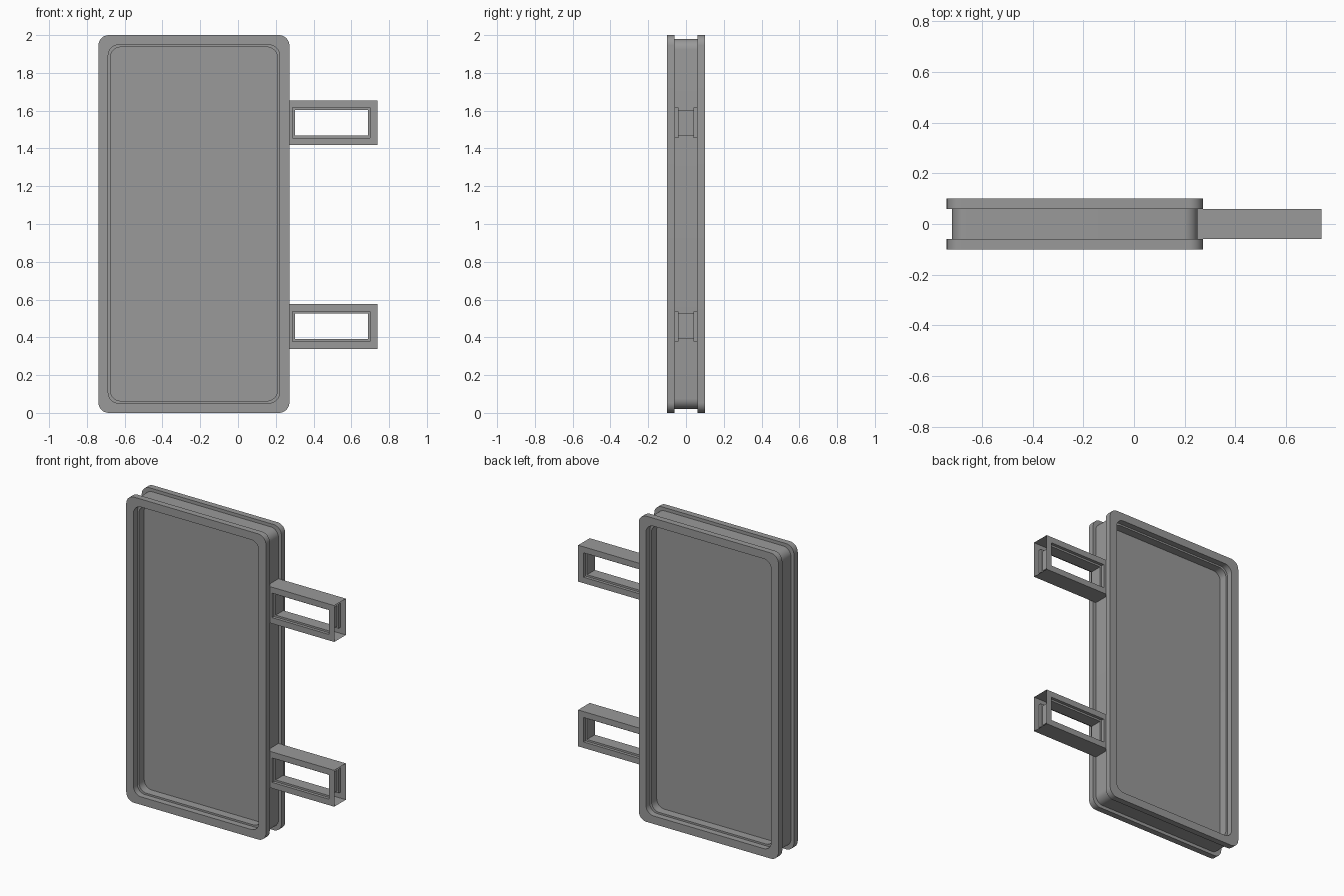
import bpy, bmesh, math

if "Cube" in bpy.data.objects:
    bpy.data.objects.remove(bpy.data.objects["Cube"])

# Dark grey finish for every part
GREY = bpy.data.materials.new("dark_grey")
GREY.diffuse_color = (0.32, 0.32, 0.32, 1.0)
GREY.use_nodes = True
GREY.node_tree.nodes["Principled BSDF"].inputs["Base Color"].default_value = GREY.diffuse_color


def outline(x0, x1, z0, z1, radius, seg):
    """Rectangle in the xz plane, with rounded corners if radius > 0."""
    if radius <= 0:
        return [(x1, z1), (x0, z1), (x0, z0), (x1, z0)]
    pts = []
    corners = [(x1 - radius, z1 - radius), (x0 + radius, z1 - radius),
               (x0 + radius, z0 + radius), (x1 - radius, z0 + radius)]
    for i, (cx, cz) in enumerate(corners):
        for k in range(seg + 1):
            a = math.pi / 2 * (i + k / seg)
            pts.append((cx + radius * math.cos(a), cz + radius * math.sin(a)))
    return pts


def finish(name, bm, smooth=False):
    mesh = bpy.data.meshes.new(name)
    bm.to_mesh(mesh)
    bm.free()
    mesh.materials.append(GREY)
    obj = bpy.data.objects.new(name, mesh)
    bpy.context.collection.objects.link(obj)
    if smooth:
        bpy.context.view_layer.objects.active = obj
        obj.select_set(True)
        bpy.ops.object.shade_smooth_by_angle(angle=math.radians(35))
        obj.select_set(False)
    return obj


def ring_frame(rect, half_profile, radius=0, seg=8):
    """Sweep a front/back mirrored (inset, y) profile round a rectangle."""
    outer, inner = half_profile
    mirror = lambda part: [(i, -y) for i, y in reversed(part)]
    # outer side runs front to back, inner side returns back to front
    profile = outer + mirror(outer) + mirror(inner) + inner
    x0, x1, z0, z1 = rect
    bm = bmesh.new()
    rings = []
    for d, y in profile:
        pts = outline(x0 + d, x1 - d, z0 + d, z1 - d, radius, seg)
        rings.append([bm.verts.new((x, y, z)) for x, z in pts])
    n = len(rings[0])
    for r, ring in enumerate(rings):
        nxt = rings[(r + 1) % len(rings)]
        for k in range(n):
            m = (k + 1) % n
            bm.faces.new((ring[k], nxt[k], nxt[m], ring[m]))
    bmesh.ops.recalc_face_normals(bm, faces=bm.faces)
    return bm


# Sign frame: two flanges, a groove outside and a stepped lip inside
SIGN = (-0.739, 0.272, 0.0, 2.0)
bm = ring_frame(SIGN,
                ([(0, -0.1), (0, -0.06), (0.021, -0.06)],
                 [(0.0635, -0.06), (0.052, -0.06), (0.052, -0.1)]),
                radius=0.055)
finish("sign_frame", bm, smooth=True)

# Thin panel recessed in the middle of the frame
bm = bmesh.new()
pts = outline(SIGN[0] + 0.06, SIGN[1] - 0.06, 0.06, 1.94, 0.055, 8)
face = bm.faces.new([bm.verts.new((x, -0.005, z)) for x, z in pts])
ext = bmesh.ops.extrude_face_region(bm, geom=[face], use_keep_orig=True)
bmesh.ops.translate(bm, vec=(0, 0.01, 0),
                    verts=[v for v in ext["geom"] if isinstance(v, bmesh.types.BMVert)])
bmesh.ops.recalc_face_normals(bm, faces=bm.faces)
finish("sign_panel", bm)

# Wall brackets: hollow rectangular frames with open ends
for name, zc in (("lower_bracket", 0.458), ("upper_bracket", 1.536)):
    x0, x1 = 0.25, 0.739
    bm = ring_frame((x0, x1, zc - 0.119, zc + 0.119),
                    ([(0, -0.06)],
                     [(0.051, -0.04), (0.039, -0.04), (0.039, -0.06)]))
    ends = [f for f in bm.faces
            if all(abs(v.co.x - x0) < 1e-4 for v in f.verts)
            or all(abs(v.co.x - x1) < 1e-4 for v in f.verts)]
    bmesh.ops.delete(bm, geom=ends, context='FACES_ONLY')
    finish(name, bm)
